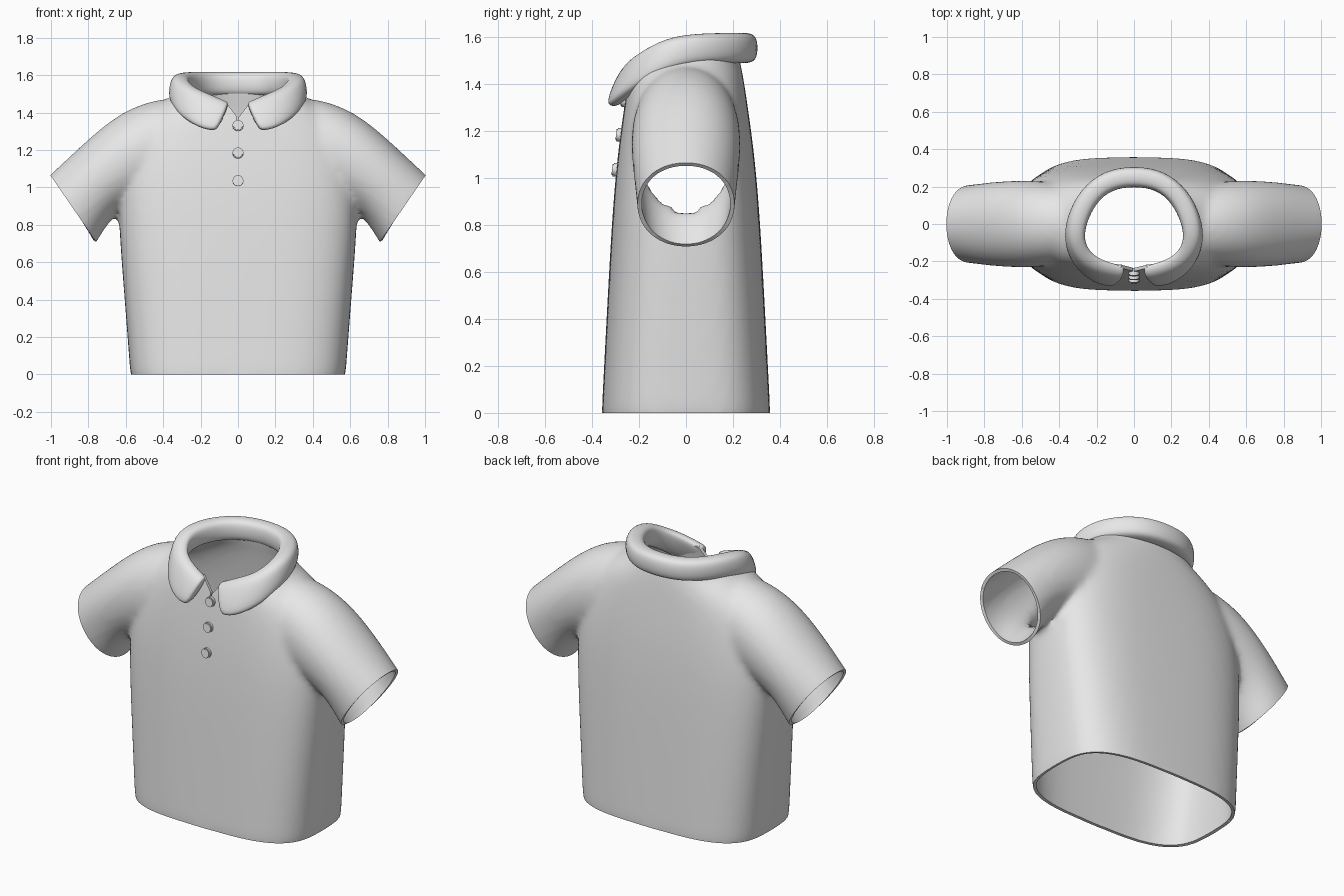
import bpy, bmesh, math
from mathutils import Vector
from mathutils.bvhtree import BVHTree

old = bpy.data.objects.get("Cube")
if old:
    bpy.data.objects.remove(old)

fabric = bpy.data.materials.new("light grey fabric")
fabric.use_nodes = True
fabric.diffuse_color = (0.8, 0.8, 0.8, 1)
fabric.node_tree.nodes["Principled BSDF"].inputs["Base Color"].default_value = (0.8, 0.8, 0.8, 1)


def add_object(name, bm):
    bmesh.ops.recalc_face_normals(bm, faces=bm.faces)
    mesh = bpy.data.meshes.new(name)
    bm.to_mesh(mesh)
    bm.free()
    mesh.materials.append(fabric)
    obj = bpy.data.objects.new(name, mesh)
    bpy.context.collection.objects.link(obj)
    return obj


def bake(obj):
    """Apply all modifiers of an object."""
    bpy.context.view_layer.update()
    graph = bpy.context.evaluated_depsgraph_get()
    mesh = bpy.data.meshes.new_from_object(obj.evaluated_get(graph))
    obj.modifiers.clear()
    obj.data = mesh


def smooth(obj, degrees=40):
    bpy.ops.object.select_all(action='DESELECT')
    obj.select_set(True)
    bpy.context.view_layer.objects.active = obj
    bpy.ops.object.shade_smooth_by_angle(angle=math.radians(degrees))


def superellipse(count, n):
    """Unit rounded-box outline."""
    pts = []
    for i in range(count):
        a = 2 * math.pi * i / count
        c, s = math.cos(a), math.sin(a)
        pts.append((math.copysign(abs(c) ** (2 / n), c), math.copysign(abs(s) ** (2 / n), s)))
    return pts


def loft(bm, rings):
    """Skin closed rings of points and cap both ends."""
    loops = [[bm.verts.new(p) for p in ring] for ring in rings]
    k = len(loops[0])
    for a, b in zip(loops, loops[1:]):
        for i in range(k):
            bm.faces.new((a[i], a[(i + 1) % k], b[(i + 1) % k], b[i]))
    bm.faces.new(loops[0][::-1])
    bm.faces.new(loops[-1])


def cut(bm, point, normal, keep_whole=lambda c: False):
    """Trim away the side the normal points to, for the chosen faces only."""
    faces = [f for f in bm.faces if not keep_whole(f.calc_center_median())]
    edges = {e for f in faces for e in f.edges}
    verts = {v for f in faces for v in f.verts}
    bmesh.ops.bisect_plane(bm, geom=faces + list(edges) + list(verts), dist=1e-5,
                           plane_co=point, plane_no=normal, clear_outer=True)


# Shirt body: height, half width, half depth, squareness
torso = [(-0.12, 0.57, 0.366, 3.3), (0, 0.577, 0.36, 3.3), (0.45, 0.612, 0.337, 3.3),
         (0.9, 0.648, 0.312, 3.2), (1.15, 0.63, 0.286, 3), (1.33, 0.56, 0.26, 2.8),
         (1.43, 0.45, 0.245, 2.5), (1.49, 0.345, 0.232, 2.3), (1.54, 0.305, 0.222, 2.2),
         (1.66, 0.3, 0.22, 2.2)]
bm = bmesh.new()
loft(bm, [[(w * x, d * y, z) for x, y in superellipse(32, n)] for z, w, d, n in torso])

# Sleeves: upper x z, lower x z, half depth
sleeve = [(0.28, 1.47, 0.25, 1.05, 0.2), (0.4, 1.485, 0.36, 0.98, 0.22),
          (0.63, 1.415, 0.52, 0.92, 0.24), (0.86, 1.205, 0.655, 0.87, 0.228),
          (1.01, 1.065, 0.755, 0.705, 0.21), (1.09, 0.99, 0.805, 0.625, 0.205)]
for side in (1, -1):
    rings = []
    for tx, tz, bx, bz, depth in sleeve:
        top, low = Vector((tx * side, 0, tz)), Vector((bx * side, 0, bz))
        mid, half = (top + low) / 2, (top - low) / 2
        rings.append([mid + half * u + Vector((0, depth * v, 0)) for u, v in superellipse(20, 2.1)])
    loft(bm, rings)
shirt = add_object("shirt_body", bm)

# Fuse sleeves and torso with soft armpits
shirt.modifiers.new("round", 'SUBSURF').levels = 2
remesh = shirt.modifiers.new("fuse", 'REMESH')
remesh.mode = 'VOXEL'
remesh.voxel_size = 0.017
relax = shirt.modifiers.new("relax", 'SMOOTH')
relax.factor = 0.5
relax.iterations = 12
bake(shirt)

# Open the hem, cuffs, neck and front notch
bm = bmesh.new()
bm.from_mesh(shirt.data)
cut(bm, (0, 0, 0), (0, 0, -1))
cut(bm, (0, 0, 1.505), (0, -0.18, 1))
bmesh.ops.bisect_plane(bm, geom=bm.faces[:] + bm.edges[:] + bm.verts[:], dist=1e-5,
                       plane_co=(0, 0, 0), plane_no=(1, 0, 0))
for side in (1, -1):
    cut(bm, (0.88 * side, 0, 0.885), (0.824 * side, 0, -0.565), lambda c: c.x * side < 0.68)
    cut(bm, (0, 0, 1.37), (-0.8 * side, 0, 0.6),
        lambda c: c.x * side < 0 or abs(c.x) > 0.2 or c.y > -0.1 or c.z < 1.3)
surface = BVHTree.FromBMesh(bm)
bm.to_mesh(shirt.data)
bm.free()
shell = shirt.modifiers.new("cloth", 'SOLIDIFY')
shell.thickness = 0.018
shell.offset = -1
bake(shirt)
smooth(shirt)

# Collar: centre x y z, half height, half thickness, lean, end slant
half = [(0.14, 0.237, 1.553, 0.06, 0.052, 0, 0), (0.245, 0.15, 1.553, 0.06, 0.052, 0, 0),
        (0.305, 0.03, 1.55, 0.06, 0.052, 0.05, 0), (0.325, -0.09, 1.525, 0.066, 0.05, 0.15, 0),
        (0.275, -0.2, 1.457, 0.08, 0.046, 0.3, 0), (0.18, -0.26, 1.408, 0.092, 0.042, 0.38, 0.1),
        (0.105, -0.277, 1.383, 0.08, 0.038, 0.4, 0.35), (0.075, -0.278, 1.38, 0.074, 0.034, 0.4, 0.4)]
stations = [(-s[0],) + s[1:] for s in reversed(half)] + [(0, 0.257, 1.553, 0.06, 0.052, 0, 0)] + half
rings = []
for i, (x, y, z, h, t, lean, slant) in enumerate(stations):
    a, b = stations[max(i - 1, 0)], stations[min(i + 1, len(stations) - 1)]
    out = Vector((a[1] - b[1], b[0] - a[0], 0)).normalized()
    up = Vector((0, 0, math.cos(lean))) - out * math.sin(lean)
    shear = Vector((-math.copysign(slant, x), 0, 0))
    rings.append([Vector((x, y, z)) + out * (u * t * 1.1) + (up + shear) * (v * h * 1.1)
                  for u, v in superellipse(12, 2.8)])
bm = bmesh.new()
loft(bm, rings)
collar = add_object("collar", bm)
collar.modifiers.new("round", 'SUBSURF').levels = 2
bake(collar)
smooth(collar, 60)

# Buttons down the front
for i, z in enumerate((1.33, 1.183, 1.035)):
    hit, normal, _, _ = surface.ray_cast(Vector((0.001, -1, z)), Vector((0, 1, 0)))
    bm = bmesh.new()
    bmesh.ops.create_cone(bm, cap_ends=True, segments=24, radius1=0.029, radius2=0.029, depth=0.03)
    rim = [e for e in bm.edges if e.calc_face_angle(0) > 1]
    bmesh.ops.bevel(bm, geom=rim, offset=0.005, segments=2, affect='EDGES')
    button = add_object(f"button_{i + 1}", bm)
    button.rotation_euler = (math.pi / 2 - 0.1, 0, 0)
    button.location = (0, hit.y - 0.004, z)
    smooth(button)
